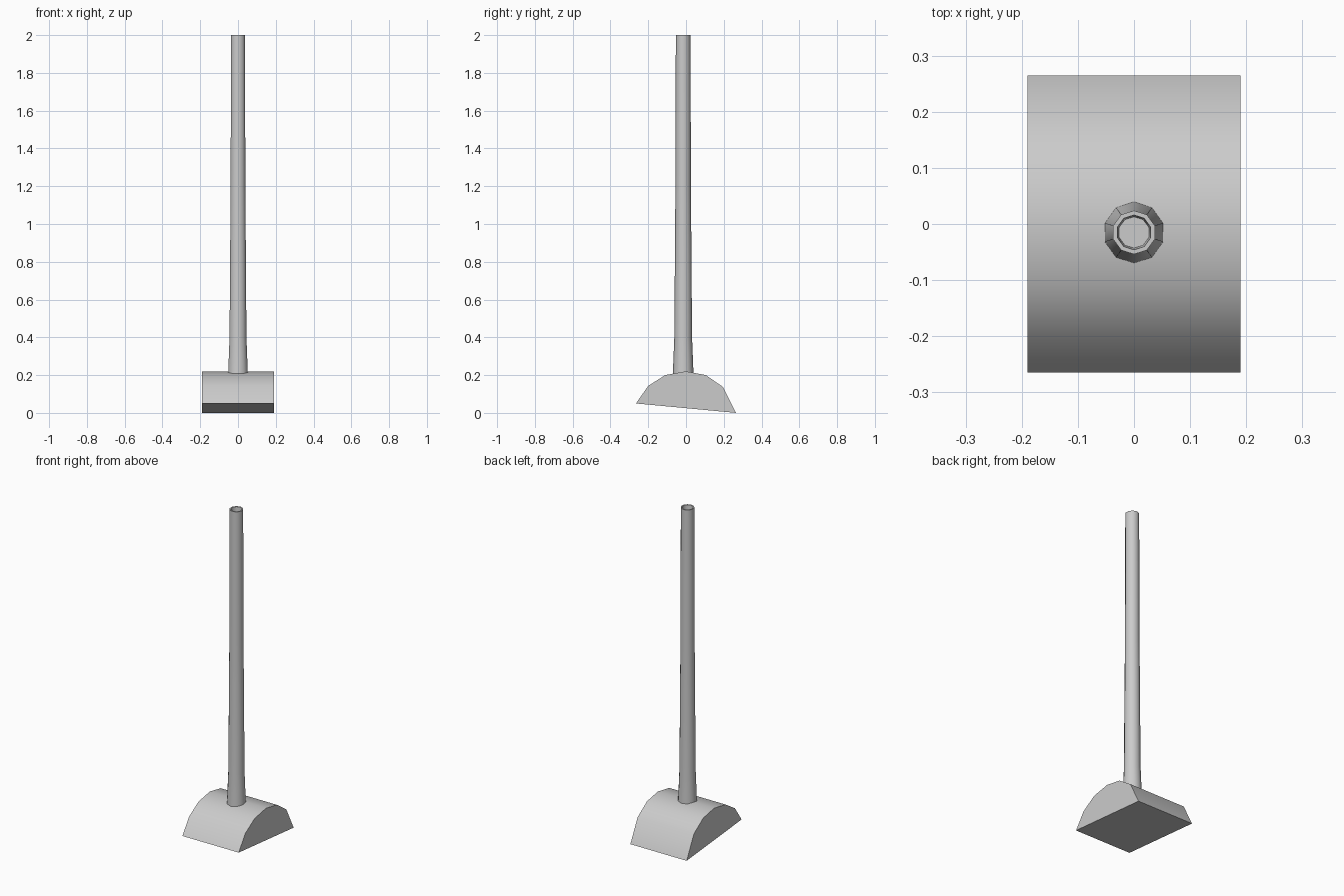
import bpy, bmesh, math

if "Cube" in bpy.data.objects:
    bpy.data.objects.remove(bpy.data.objects["Cube"])


def finish(name, bm):
    bmesh.ops.recalc_face_normals(bm, faces=bm.faces)
    mesh = bpy.data.meshes.new(name)
    bm.to_mesh(mesh)
    bm.free()
    ob = bpy.data.objects.new(name, mesh)
    bpy.context.collection.objects.link(ob)
    bpy.ops.object.select_all(action='DESELECT')
    ob.select_set(True)
    bpy.context.view_layer.objects.active = ob
    bpy.ops.object.shade_smooth_by_angle(angle=math.radians(40))
    return ob


# Arched base: side profile (y, z) extruded across x
HALF_WIDTH = 0.19
profile = [(-0.265, 0.05), (-0.2, 0.143), (-0.11, 0.2), (0, 0.22),
           (0.105, 0.2), (0.195, 0.138), (0.265, 0)]
bm = bmesh.new()
face = bm.faces.new([bm.verts.new((-HALF_WIDTH, y, z)) for y, z in profile])
ext = bmesh.ops.extrude_face_region(bm, geom=[face])
for v in ext["geom"]:
    if isinstance(v, bmesh.types.BMVert):
        v.co.x = HALF_WIDTH
finish("arched_base", bm)

# Tapered ten-sided pole with a flared foot and a recessed top
SIDES, POLE_Y = 10, -0.015
rings = [(0.055, 0.2), (0.047, 0.4), (0.041, 1.2), (0.039, 2.0),
         (0.031, 2.0), (0.028, 1.95)]
bm = bmesh.new()
loops = []
for r, z in rings:
    loops.append([bm.verts.new((r * math.sin(math.tau * i / SIDES),
                                POLE_Y + r * math.cos(math.tau * i / SIDES), z))
                  for i in range(SIDES)])
for a, b in zip(loops, loops[1:]):
    for i in range(SIDES):
        j = (i + 1) % SIDES
        bm.faces.new((a[i], a[j], b[j], b[i]))
bm.faces.new(loops[0])
bm.faces.new(loops[-1])
finish("pole", bm)
